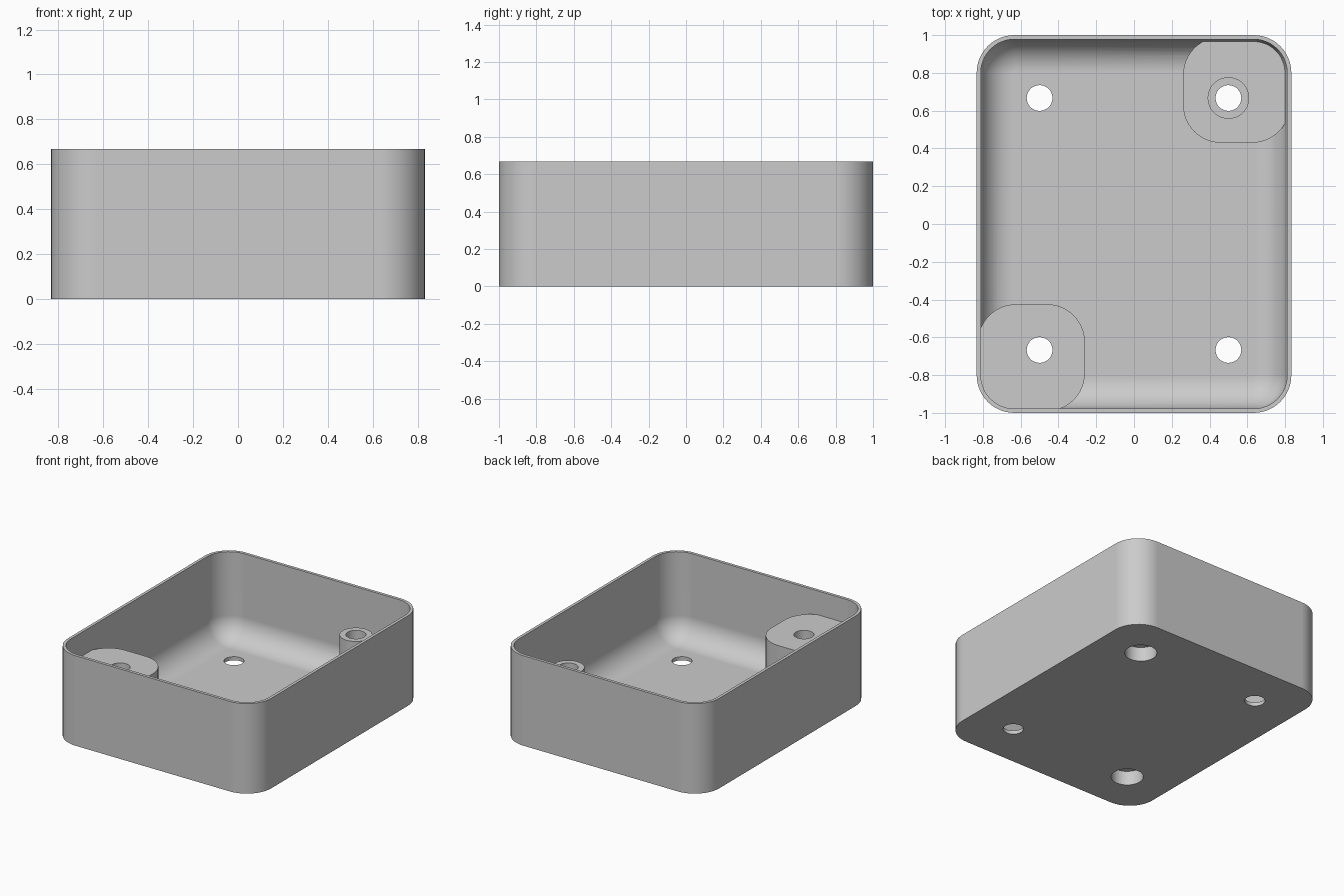
import bpy, bmesh, math

cube = bpy.data.objects.get("Cube")
if cube:
    bpy.data.objects.remove(cube, do_unlink=True)

grey = bpy.data.materials.new("plain grey")
grey.use_nodes = True
COLOUR = (0.6, 0.6, 0.6, 1)
grey.diffuse_color = COLOUR
grey.node_tree.nodes["Principled BSDF"].inputs["Base Color"].default_value = COLOUR

HEIGHT, WALL, FLOOR = 0.667, 0.022, 0.027
HALF_X, HALF_Y, CORNER = 0.833, 1.0, 0.2


def outline(x0, x1, y0, y1, r, steps=12):
    """Rounded rectangle, counter-clockwise."""
    centres = [(x1 - r, y1 - r), (x0 + r, y1 - r), (x0 + r, y0 + r), (x1 - r, y0 + r)]
    pts = []
    for q, (cx, cy) in enumerate(centres):
        for i in range(steps + 1):
            a = math.pi / 2 * (q + i / steps)
            pts.append((cx + r * math.cos(a), cy + r * math.sin(a)))
    return pts


def circle(x, y, r, n=48):
    return [(x + r * math.cos(2 * math.pi * i / n), y + r * math.sin(2 * math.pi * i / n))
            for i in range(n)]


def loft(name, rings):
    """Closed solid through (outline, z) rings from bottom to top."""
    bm = bmesh.new()
    loops = [[bm.verts.new((x, y, z)) for x, y in pts] for pts, z in rings]
    bm.faces.new(loops[0][::-1])
    bm.faces.new(loops[-1])
    n = len(loops[0])
    for low, high in zip(loops, loops[1:]):
        for i in range(n):
            j = (i + 1) % n
            bm.faces.new((low[i], low[j], high[j], high[i]))
    mesh = bpy.data.meshes.new(name)
    bm.to_mesh(mesh)
    bm.free()
    mesh.materials.append(grey)
    obj = bpy.data.objects.new(name, mesh)
    bpy.context.collection.objects.link(obj)
    return obj


def prism(name, pts, z0, z1):
    return loft(name, [(pts, z0), (pts, z1)])


def combine(target, tool, operation):
    mod = target.modifiers.new(tool.name, 'BOOLEAN')
    mod.operation, mod.object, mod.solver = operation, tool, 'EXACT'
    bpy.ops.object.modifier_apply(modifier=mod.name)
    bpy.data.objects.remove(tool, do_unlink=True)


# Outer shell
tray = prism("open_tray", outline(-HALF_X, HALF_X, -HALF_Y, HALF_Y, CORNER), 0, HEIGHT)
bpy.context.view_layer.objects.active = tray
tray.select_set(True)

# Cavity with a rounded floor edge
FILLET = 0.17
rings = []
for i in range(13):
    a = math.pi / 2 * i / 12
    inset = WALL + FILLET * (1 - math.sin(a))
    hx, hy = HALF_X - inset, HALF_Y - inset
    rings.append((outline(-hx, hx, -hy, hy, CORNER - inset),
                  FLOOR + FILLET * (1 - math.cos(a))))
rings.append((rings[-1][0], HEIGHT + 0.1))
combine(tray, loft("cavity_cutter", rings), 'DIFFERENCE')

# Corner pads, and the tube on the low pad
POST_TOP, LOW_PAD = 0.49, 0.135
HOLE_X, HOLE_Y = 0.5, 0.667
combine(tray, prism("tall_pad", outline(-0.825, -0.26, -0.99, -0.425, CORNER), 0.01, POST_TOP), 'UNION')
combine(tray, prism("low_pad", outline(0.26, 0.825, 0.43, 0.99, CORNER), 0.01, LOW_PAD), 'UNION')
combine(tray, prism("screw_tube", circle(HOLE_X, HOLE_Y, 0.11), 0.12, POST_TOP), 'UNION')

# Through holes, with wide recesses underneath the two posts
for sx in (-1, 1):
    for sy in (-1, 1):
        x, y = sx * HOLE_X, sy * HOLE_Y
        combine(tray, prism("hole_cutter", circle(x, y, 0.068), -0.1, 0.8), 'DIFFERENCE')
        if sx == sy:
            combine(tray, prism("recess_cutter", circle(x, y, 0.108), -0.1, 0.105), 'DIFFERENCE')

# Smooth curves, crisp edges
bpy.ops.object.shade_smooth_by_angle(angle=math.radians(30))
weighted = tray.modifiers.new("even_normals", 'WEIGHTED_NORMAL')
weighted.keep_sharp = True
